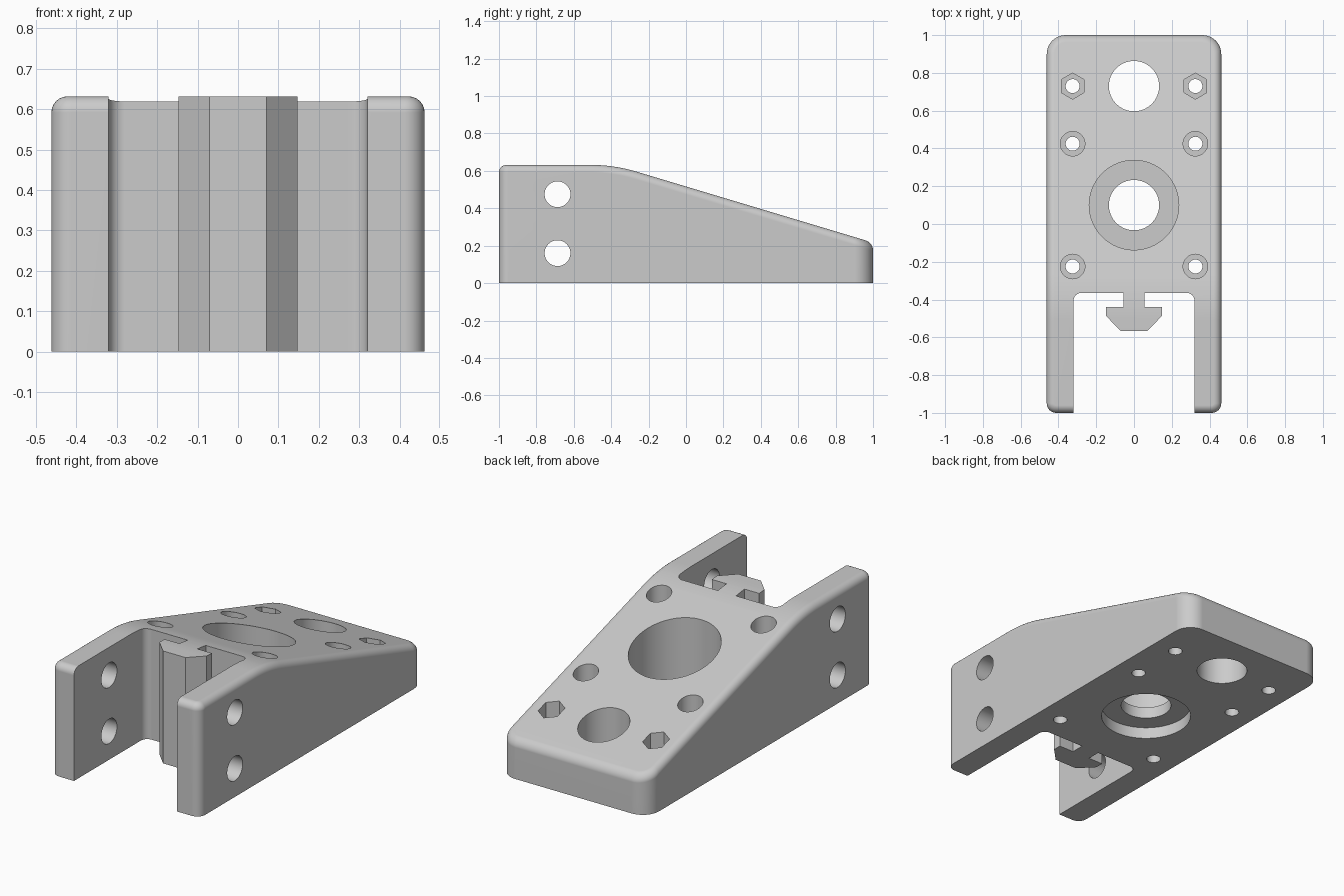
import bpy, bmesh, math
from mathutils import Matrix, Vector

cube = bpy.data.objects.get("Cube")
if cube:
    bpy.data.objects.remove(cube, do_unlink=True)

grey = bpy.data.materials.new("matte_grey")
grey.use_nodes = True
colour = (0.6, 0.6, 0.6, 1)
grey.diffuse_color = colour
grey.node_tree.nodes["Principled BSDF"].inputs["Base Color"].default_value = colour


def prism(bm, points, direction):
    """Extrude a closed outline along a direction."""
    face = bm.faces.new([bm.verts.new(p) for p in points])
    grown = bmesh.ops.extrude_face_region(bm, geom=[face])["geom"]
    verts = [g for g in grown if isinstance(g, bmesh.types.BMVert)]
    bmesh.ops.translate(bm, verts=verts, vec=direction)
    bmesh.ops.recalc_face_normals(bm, faces=bm.faces[:])


def make_object(name, bm):
    mesh = bpy.data.meshes.new(name)
    bm.to_mesh(mesh)
    bm.free()
    mesh.materials.append(grey)
    obj = bpy.data.objects.new(name, mesh)
    bpy.context.collection.objects.link(obj)
    return obj


def round_edges(bm, edges, radius, steps):
    bmesh.ops.bevel(bm, geom=edges, offset=radius, segments=steps, profile=0.5,
                    affect='EDGES', clamp_overlap=True)


def vertical_edges(bm, y):
    return [e for e in bm.edges if all(abs(v.co.y - y) < 1e-4 for v in e.verts)
            and abs(e.verts[0].co.x - e.verts[1].co.x) < 1e-4]


# Wedge body: flat top, gentle arc, then a slope down to the back
W, H, SLOPE = 0.462, 0.632, 0.3
bend = -0.385
tangent = 0.125
turn = math.atan(SLOPE)
radius = tangent / math.tan(turn / 2)
side = [(-1, 0), (-1, H)]
for i in range(9):
    a = turn * i / 8
    side.append((bend - tangent + radius * math.sin(a), H - radius * (1 - math.cos(a))))
side += [(1, H - SLOPE * (1 - bend)), (1, 0)]

bm = bmesh.new()
prism(bm, [(-W, y, z) for y, z in side], (2 * W, 0, 0))
round_edges(bm, vertical_edges(bm, 1), 0.1, 10)
round_edges(bm, vertical_edges(bm, -1), 0.05, 8)
bm.normal_update()
rim = [e for e in bm.edges if len(e.link_faces) == 2
       and sorted(f.normal.z > 0.5 for f in e.link_faces) == [False, True]]
round_edges(bm, rim, 0.04, 6)
body = make_object("bracket_body", bm)
bpy.context.view_layer.objects.active = body
body.select_set(True)


def cut(bm):
    """Subtract a solid from the body and discard the cutter."""
    cutter = make_object("cutter", bm)
    cutter.hide_render = True
    mod = body.modifiers.new("cut", 'BOOLEAN')
    mod.operation = 'DIFFERENCE'
    mod.solver = 'EXACT'
    mod.object = cutter
    bpy.ops.object.modifier_apply(modifier=mod.name)
    bpy.data.objects.remove(cutter, do_unlink=True)


def bore(x, y, r, low, high, sides=40):
    """Vertical hole between two heights."""
    bm = bmesh.new()
    ring = [(x + r * math.sin(2 * math.pi * i / sides),
             y + r * math.cos(2 * math.pi * i / sides), low) for i in range(sides)]
    prism(bm, ring, (0, 0, high - low))
    cut(bm)


# Front slot, leaving a T-shaped rail standing in it
half = [(0.32, -1.2)]
for i in range(7):
    a = math.pi / 2 * i / 6
    half.append((0.28 + 0.04 * math.cos(a), -0.405 + 0.04 * math.sin(a)))
half += [(0.056, -0.365), (0.056, -0.44), (0.147, -0.44), (0.147, -0.488), (0.07, -0.566)]
outline = half + [(-x, y) for x, y in reversed(half)]
bm = bmesh.new()
prism(bm, [(x, y, -0.2) for x, y in outline], (0, 0, 1.2))
cut(bm)

# Large holes, the middle one recessed from above and below
FLOOR = 0.13
bore(0, 0.73, 0.133, -0.2, 1, 64)
bore(0, 0.1, 0.133, -0.2, 1, 64)
bore(0, 0.1, 0.237, FLOOR, 1, 80)
bore(0, 0.1, 0.237, -0.2, 0.065, 80)

# Screw holes with round recesses, nut holes with hexagonal ones
for x in (-0.325, 0.325):
    for y, r, sides in ((-0.225, 0.065, 40), (0.425, 0.065, 40), (0.73, 0.069, 6)):
        bore(x, y, 0.037, -0.2, 1, 32)
        bore(x, y, r, FLOOR, 1, sides)

# Cross holes through both arms
for z in (0.16, 0.475):
    bm = bmesh.new()
    ring = [(-1, -0.687 + 0.069 * math.cos(math.pi * i / 20),
             z + 0.069 * math.sin(math.pi * i / 20)) for i in range(40)]
    prism(bm, ring, (0.9, 0, 0))
    bmesh.ops.translate(bm, verts=bm.verts[:], vec=(0.0, 0, 0))
    copy = bmesh.ops.duplicate(bm, geom=bm.verts[:] + bm.edges[:] + bm.faces[:])["geom"]
    bmesh.ops.translate(bm, verts=[g for g in copy if isinstance(g, bmesh.types.BMVert)],
                        vec=(1.1, 0, 0))
    cut(bm)

# Smooth rounded edges, crisp cut edges
bpy.ops.object.shade_smooth_by_angle(angle=math.radians(30))
weighted = body.modifiers.new("flat_face_normals", 'WEIGHTED_NORMAL')
weighted.keep_sharp = True
